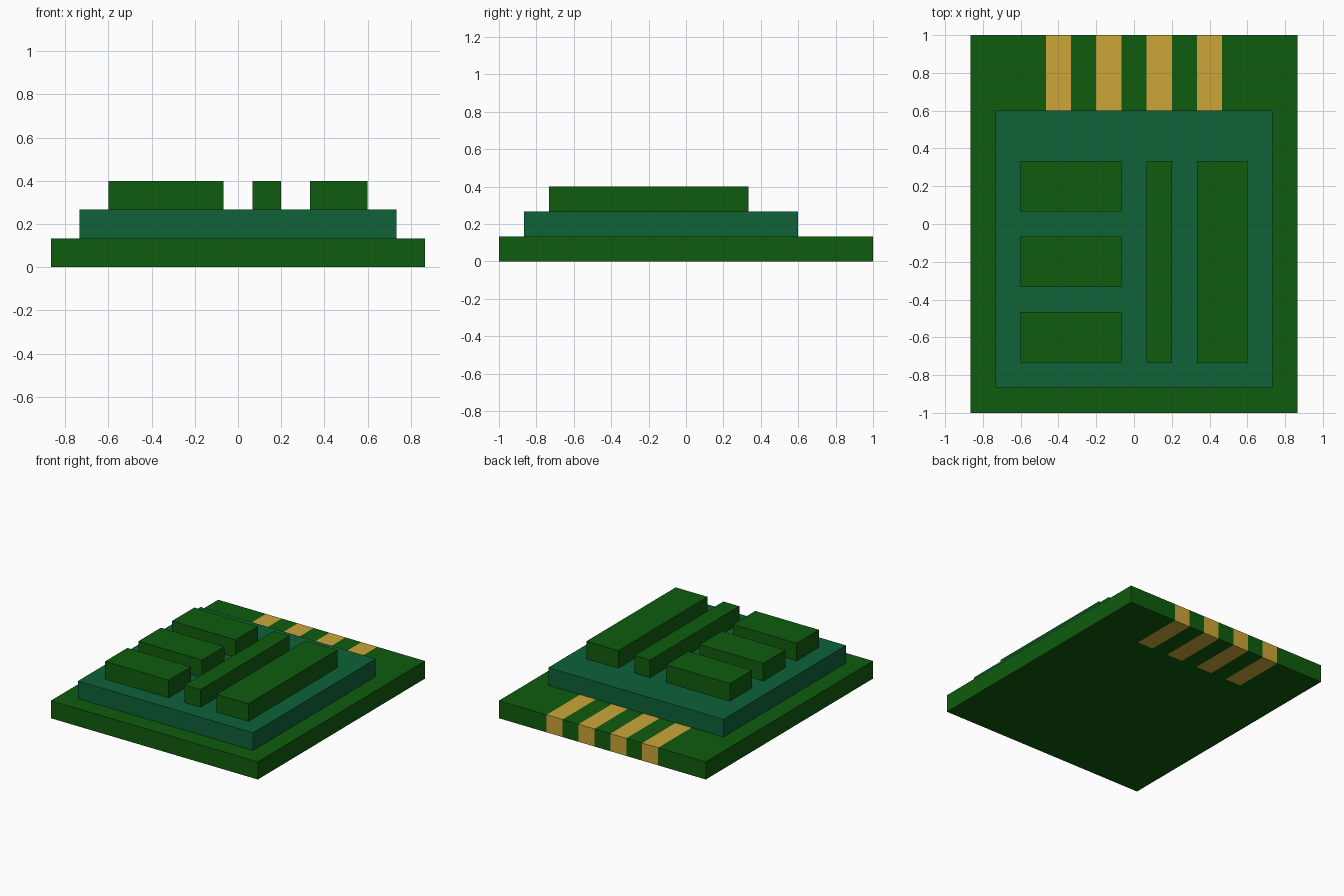
import bpy, bmesh

if "Cube" in bpy.data.objects:
    bpy.data.objects.remove(bpy.data.objects["Cube"])

U = 2 / 30  # layout grid step


def material(name, rgb):
    def lin(c):
        c /= 255
        return c / 12.92 if c <= 0.04045 else ((c + 0.055) / 1.055) ** 2.4
    m = bpy.data.materials.new(name)
    m.diffuse_color = (*[lin(c) for c in rgb], 1)
    m.use_nodes = True
    m.node_tree.nodes["Principled BSDF"].inputs["Base Color"].default_value = m.diffuse_color
    return m


GREEN = material("board green", (15, 92, 14))
TEAL = material("package teal", (14, 98, 56))
GOLD = material("contact gold", (204, 166, 56))


def box(name, x0, x1, y0, y1, z0, z1, mat):
    """Box with bounds given in grid steps."""
    bm = bmesh.new()
    bmesh.ops.create_cube(bm, size=1)
    for v in bm.verts:
        v.co = [U * (lo if c < 0 else hi) for c, lo, hi in
                zip(v.co, (x0, y0, z0), (x1, y1, z1))]
    me = bpy.data.meshes.new(name)
    bm.to_mesh(me)
    bm.free()
    me.materials.append(mat)
    ob = bpy.data.objects.new(name, me)
    bpy.context.collection.objects.link(ob)
    return ob


# Base board, cut along the edges of the four gold contact strips
board = box("base_board", -13, 13, -15, 15, 0, 2, GREEN)
board.data.materials.append(GOLD)
strips = [(-7, -5), (-3, -1), (1, 3), (5, 7)]
bm = bmesh.new()
bm.from_mesh(board.data)
cuts = [((0, 9 * U, 0), (0, 1, 0))]
cuts += [((x * U, 0, 0), (1, 0, 0)) for s in strips for x in s]
for co, no in cuts:
    bmesh.ops.bisect_plane(bm, geom=bm.verts[:] + bm.edges[:] + bm.faces[:],
                           plane_co=co, plane_no=no)
for f in bm.faces:
    c = f.calc_center_median() / U
    if c.y > 9 and any(a < c.x < b for a, b in strips):
        f.material_index = 1
bm.to_mesh(board.data)
bm.free()

# Raised package plate
box("package_plate", -11, 11, -13, 9, 2, 4, TEAL)

# Raised blocks: three on the left, two long bars on the right
for i, y in enumerate((-11, -5, 1)):
    box(f"left_block_{i + 1}", -9, -1, y, y + 4, 4, 6, GREEN)
box("narrow_bar", 1, 3, -11, 5, 4, 6, GREEN)
box("wide_bar", 5, 9, -11, 5, 4, 6, GREEN)
